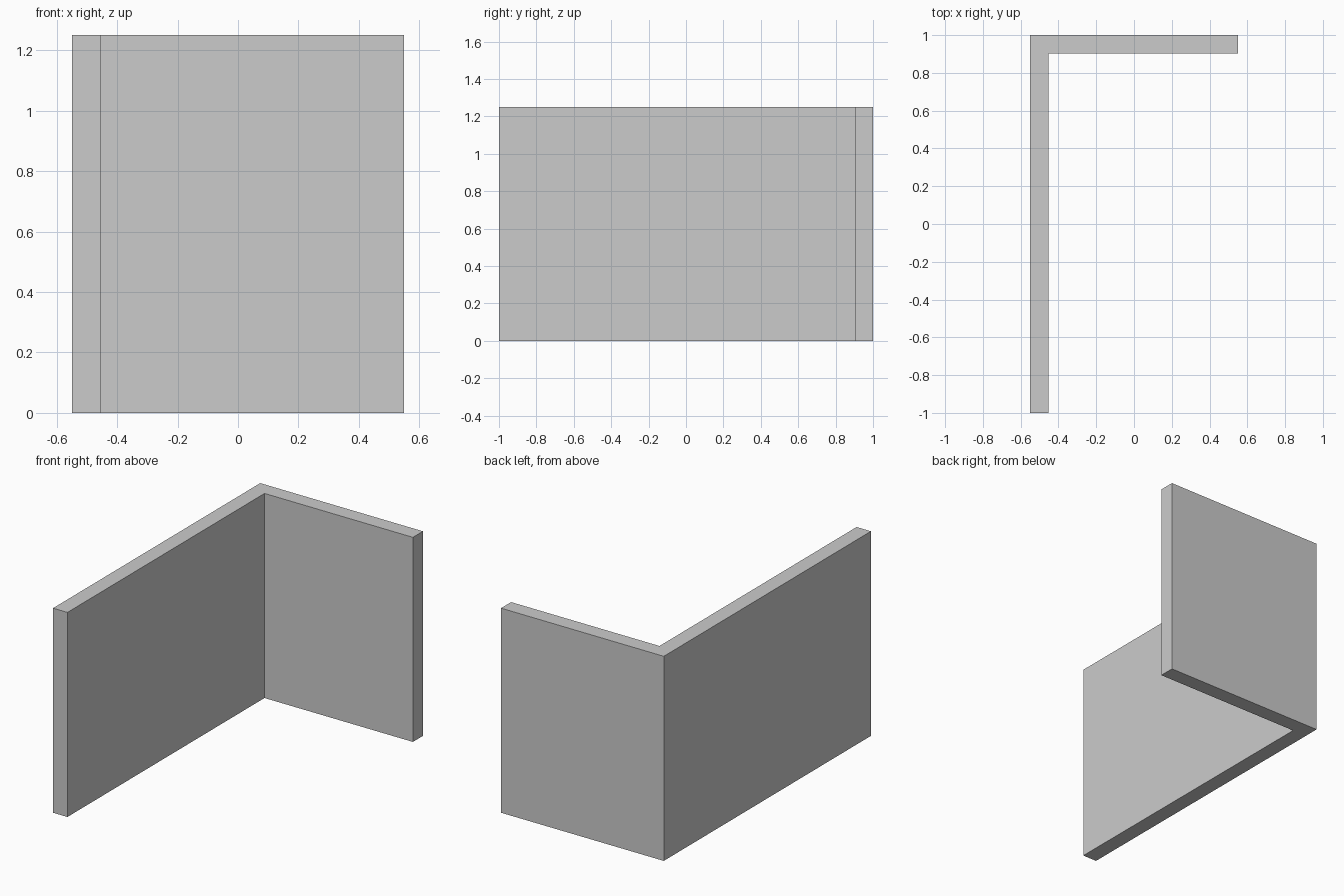
import bpy
import bmesh

if "Cube" in bpy.data.objects:
    bpy.data.objects.remove(bpy.data.objects["Cube"])

HEIGHT = 1.25
THICK = 0.097
X, Y = 0.55, 1.0

# L-shaped footprint: long wall on the left, short wall at the back
footprint = [(-X, -Y), (-X + THICK, -Y), (-X + THICK, Y - THICK),
             (X, Y - THICK), (X, Y), (-X, Y)]

# Extrude the footprint into a single corner wall
bm = bmesh.new()
base = bm.faces.new([bm.verts.new((x, y, 0)) for x, y in footprint])
result = bmesh.ops.extrude_face_region(bm, geom=[base], use_keep_orig=True)
top = [v for v in result["geom"] if isinstance(v, bmesh.types.BMVert)]
bmesh.ops.translate(bm, verts=top, vec=(0, 0, HEIGHT))
bmesh.ops.recalc_face_normals(bm, faces=bm.faces)

mesh = bpy.data.meshes.new("corner_wall")
bm.to_mesh(mesh)
bm.free()
bpy.context.collection.objects.link(bpy.data.objects.new("corner_wall", mesh))
